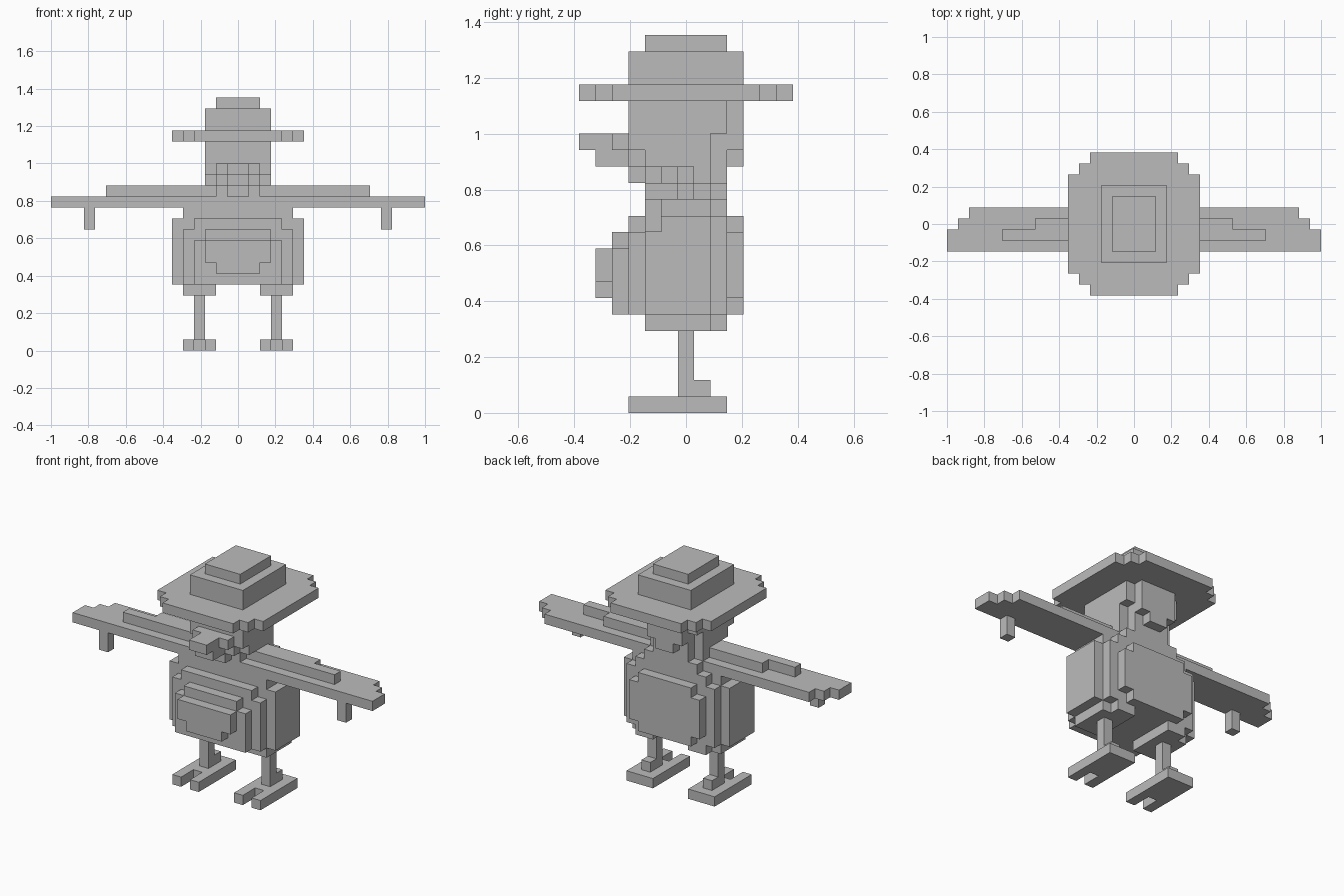
import bpy, bmesh

if "Cube" in bpy.data.objects:
    bpy.data.objects.remove(bpy.data.objects["Cube"])

U = 2 / 34          # size of one block
cells = {}          # block position -> part name


def box(part, x, y, z, mirror=False):
    """Fill blocks in the given ranges; y is measured from the middle, in half blocks."""
    ranges = [x, (-x[1], -x[0])] if mirror else [x]
    for x0, x1 in ranges:
        for i in range(x0, x1):
            for j in range(int(y[0] + 6.5), int(y[1] + 6.5)):
                for k in range(z[0], z[1]):
                    cells.setdefault((i, j, k), part)


def sym(part, w, y, z):
    box(part, (-w, w), y, z)


# Feet: heel plate, two toes, spur
box("feet", (2, 5), (-1.5, 2.5), (0, 1), True)
for a in (2, 4):
    box("feet", (a, a + 1), (-3.5, -1.5), (0, 1), True)
box("feet", (3, 4), (.5, 1.5), (1, 2), True)

# Legs and thighs
box("legs", (3, 4), (-.5, .5), (1, 5), True)
box("thighs", (2, 5), (-2.5, 1.5), (5, 6), True)
box("thighs", (2, 4), (1.5, 2.5), (5, 6), True)

# Body core and shoulders
sym("body", 6, (-2.5, 1.5), (6, 12))
sym("body", 5, (1.5, 2.5), (6, 12))
sym("body", 5, (-2.5, 1.5), (12, 13))
sym("body", 4, (1.5, 2.5), (12, 13))

# Stepped back
sym("back", 4, (2.5, 3.5), (7, 11))
sym("back", 3, (2.5, 3.5), (6, 12))

# Stepped belly
sym("belly", 5, (-3.5, -2.5), (6, 11))
sym("belly", 4, (-3.5, -2.5), (11, 12))
sym("belly", 4, (-4.5, -3.5), (6, 10))
sym("belly", 3, (-4.5, -3.5), (10, 11))
sym("belly", 3, (-5.5, -4.5), (8, 10))
sym("belly", 2, (-5.5, -4.5), (7, 8))

# Wings with stepped tips, raised ridge and hanging fingers
sym("wings", 15, (-2.5, 1.5), (13, 14))
sym("wings", 16, (-2.5, .5), (13, 14))
sym("wings", 17, (-2.5, -.5), (13, 14))
sym("wings", 12, (-1.5, -.5), (14, 15))
sym("wings", 9, (-1.5, .5), (14, 15))
box("fingers", (13, 14), (-2.5, -1.5), (11, 13), True)

# Neck
sym("neck", 3, (-1.5, 1.5), (14, 15))
sym("neck", 3, (1.5, 2.5), (13, 14))
sym("neck", 2, (-2.5, 2.5), (14, 15))
sym("neck", 1, (-3.5, -2.5), (14, 15))

# Head with stepped back
sym("head", 3, (-2.5, 1.5), (15, 19))
sym("head", 3, (-3.5, 2.5), (17, 19))
sym("head", 3, (-3.5, -2.5), (16, 17))
sym("head", 2, (-3.5, 2.5), (15, 17))
sym("head", 2, (2.5, 3.5), (16, 19))
sym("head", 1, (2.5, 3.5), (15, 16))

# Beak
sym("beak", 2, (-4.5, -3.5), (16, 17))
sym("beak", 1, (-6.5, -4.5), (16, 17))
sym("beak", 1, (-5.5, -3.5), (15, 16))

# Hat: brim, crown, top
for w, d in ((6, 4.5), (5, 5.5), (4, 6.5)):
    sym("hat_brim", w, (-d, d), (19, 20))
sym("hat_crown", 3, (-3.5, 3.5), (20, 22))
sym("hat_top", 2, (-2.5, 2.5), (22, 23))

grey = bpy.data.materials.new("grey")
grey.diffuse_color = (0.5, 0.5, 0.5, 1)
grey.use_nodes = True
grey.node_tree.nodes["Principled BSDF"].inputs["Base Color"].default_value = grey.diffuse_color

# Skin each part with only its exposed block faces
for part in dict.fromkeys(cells.values()):
    bm = bmesh.new()
    for c in [c for c, p in cells.items() if p == part]:
        for axis in range(3):
            for s in (0, 1):
                n = list(c)
                n[axis] += 2 * s - 1
                if tuple(n) in cells:
                    continue
                a, b = (axis + 1) % 3, (axis + 2) % 3
                quad = []
                for da, db in ((0, 0), (1, 0), (1, 1), (0, 1)):
                    v = list(c)
                    v[axis] += s
                    v[a] += da
                    v[b] += db
                    quad.append(bm.verts.new((v[0] * U, (v[1] - 6.5) * U, v[2] * U)))
                bm.faces.new(quad if s else quad[::-1])
    bmesh.ops.remove_doubles(bm, verts=bm.verts, dist=U / 100)
    bmesh.ops.dissolve_limit(bm, angle_limit=0.01, verts=bm.verts, edges=bm.edges)
    mesh = bpy.data.meshes.new(part)
    bm.to_mesh(mesh)
    bm.free()
    mesh.materials.append(grey)
    bpy.context.collection.objects.link(bpy.data.objects.new(part, mesh))
